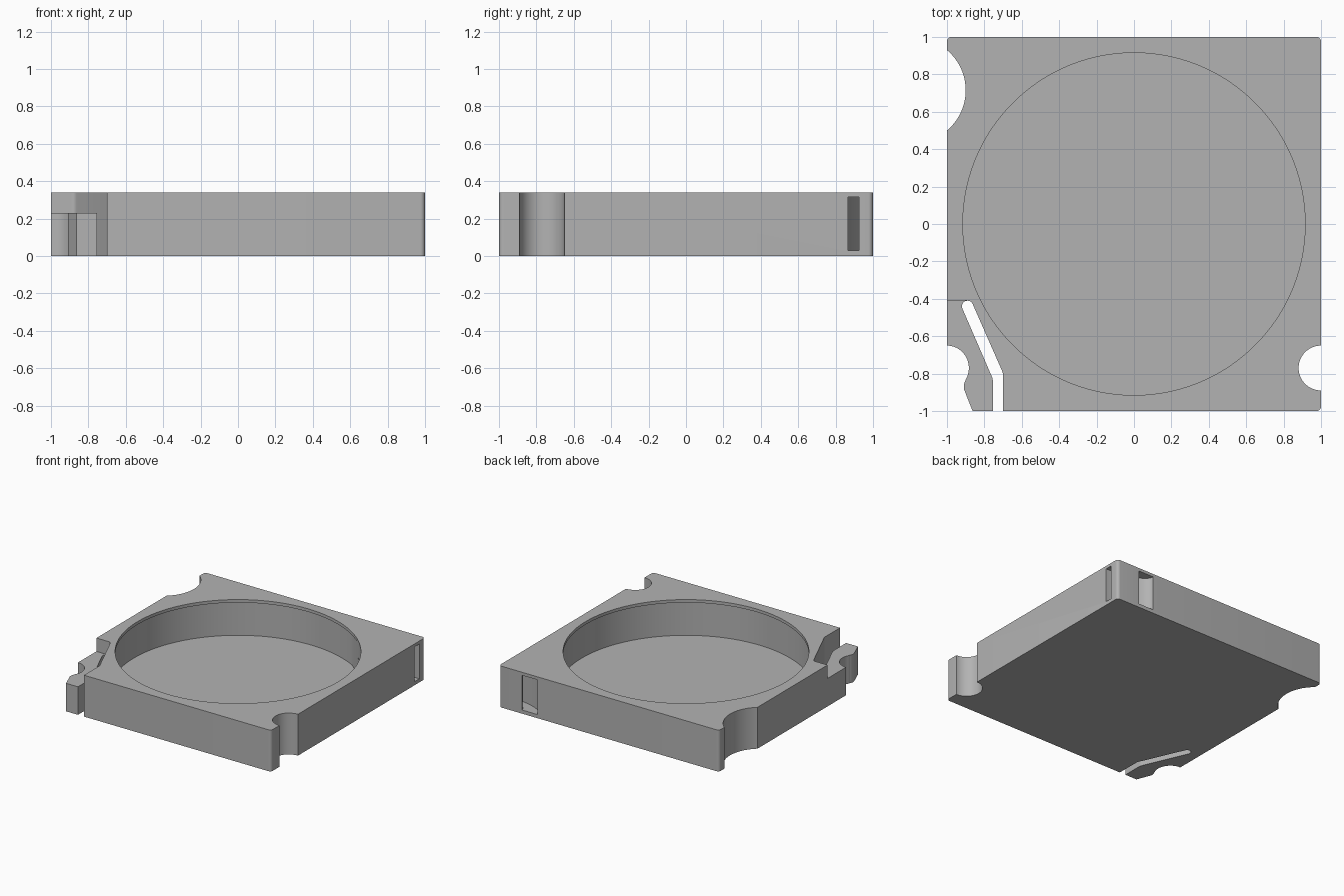
import bpy, bmesh
from math import cos, sin, radians, pi, sqrt

old = bpy.data.objects.get("Cube")
if old:
    bpy.data.objects.remove(old, do_unlink=True)

HEIGHT = 0.34
grey = bpy.data.materials.new("mid_grey")
grey.use_nodes = True
tone = (0.45, 0.45, 0.45, 1)
grey.diffuse_color = tone
grey.node_tree.nodes["Principled BSDF"].inputs["Base Color"].default_value = tone


def arc(cx, cy, rx, ry, start, end, steps=24):
    """Points along an elliptical arc, angles in degrees."""
    angles = [radians(start + (end - start) * i / steps) for i in range(steps + 1)]
    return [(cx + rx * cos(a), cy + ry * sin(a)) for a in angles]


def prism(name, outline, low, high):
    """Upright solid with the given outline."""
    bm = bmesh.new()
    base = bm.faces.new([bm.verts.new((x, y, low)) for x, y in outline])
    top = bmesh.ops.extrude_face_region(bm, geom=[base])["geom"]
    bmesh.ops.translate(bm, vec=(0, 0, high - low),
                        verts=[v for v in top if isinstance(v, bmesh.types.BMVert)])
    bmesh.ops.recalc_face_normals(bm, faces=bm.faces)
    mesh = bpy.data.meshes.new(name)
    bm.to_mesh(mesh)
    bm.free()
    mesh.materials.append(grey)
    obj = bpy.data.objects.new(name, mesh)
    bpy.context.collection.objects.link(obj)
    return obj


def cut(body, name, outline, low=-0.1, high=0.5):
    """Remove an upright solid from the body."""
    cutter = prism(name, outline, low, high)
    cutter.hide_render = True
    bpy.context.view_layer.objects.active = body
    mod = body.modifiers.new(name, "BOOLEAN")
    mod.operation = "DIFFERENCE"
    mod.solver = "EXACT"
    mod.object = cutter
    bpy.ops.object.modifier_apply(modifier=mod.name)
    bpy.data.objects.remove(cutter, do_unlink=True)


# Square case with softened corners
r = 0.025
k = 1 - r
outline = []
for cx, cy, start in ((k, k, 0), (-k, k, 90), (-k, -k, 180), (k, -k, 270)):
    outline += arc(cx, cy, r, r, start, start + 90, 6)
case = prism("case", outline, 0, HEIGHT)

# Round pocket under a thin overhanging lip, flattened beside the strap corner
cut(case, "lip_opening", arc(0, 0, 0.915, 0.915, 0, 358, 179), 0.2)
flat = 16
cut(case, "pocket", arc(0, 0, 0.95, 0.95, 45 + flat, 405 - flat, 160), 0.03, 0.315)

# Edge notches
cut(case, "right_notch", arc(1, -0.77, 0.12, 0.12, 0, 358, 72))
cut(case, "left_back_notch", arc(-1.181, 0.715, 0.281, 0.281, 0, 358, 120))

# Curved strap channel around the back corner
channel = [(0.65, 1.05)] + arc(1, 1, 0.35, 0.135, 180, 270)
channel += [(1.05, 0.865), (1.05, 0.925)] + arc(1, 1, 0.21, 0.075, 270, 180)
cut(case, "strap_channel", channel + [(0.79, 1.05)], 0.03, 0.315)

# Slot that frees the spring arm
slot = [(-0.70, -1.1)] + arc(-0.76, -0.81, 0.06, 0.06, 0, 23, 5)
slot += arc(-0.89, -0.44, 0.03, 0.03, 23, 203, 14)
slot += arc(-0.815, -0.84, 0.06, 0.06, 23, 0, 5) + [(-0.755, -1.1)]
cut(case, "arm_slot", slot)

# Arm is lower than the case
above_arm = [(-1.1, -0.41), (-0.89, -0.41), (-0.88, -0.45),
             (-0.73, -0.82), (-0.73, -1.1), (-1.1, -1.1)]
cut(case, "above_arm", above_arm, 0.23)

# Finger scoop and hooked tip along the arm's outer side
scoop = [(-1.1, -0.65)] + arc(-1, -0.77, 0.117, 0.12, 90, -32, 24)
scoop += arc(-0.85, -0.87, 0.06, 0.06, 148, 205, 8)
scoop += [(-0.863, -1.0), (-0.82, -1.1), (-1.1, -1.1)]
cut(case, "arm_scoop", scoop)

# Smooth curves, crisp edges
bpy.ops.object.select_all(action="DESELECT")
case.select_set(True)
bpy.context.view_layer.objects.active = case
bpy.ops.object.shade_smooth_by_angle(angle=radians(30))
